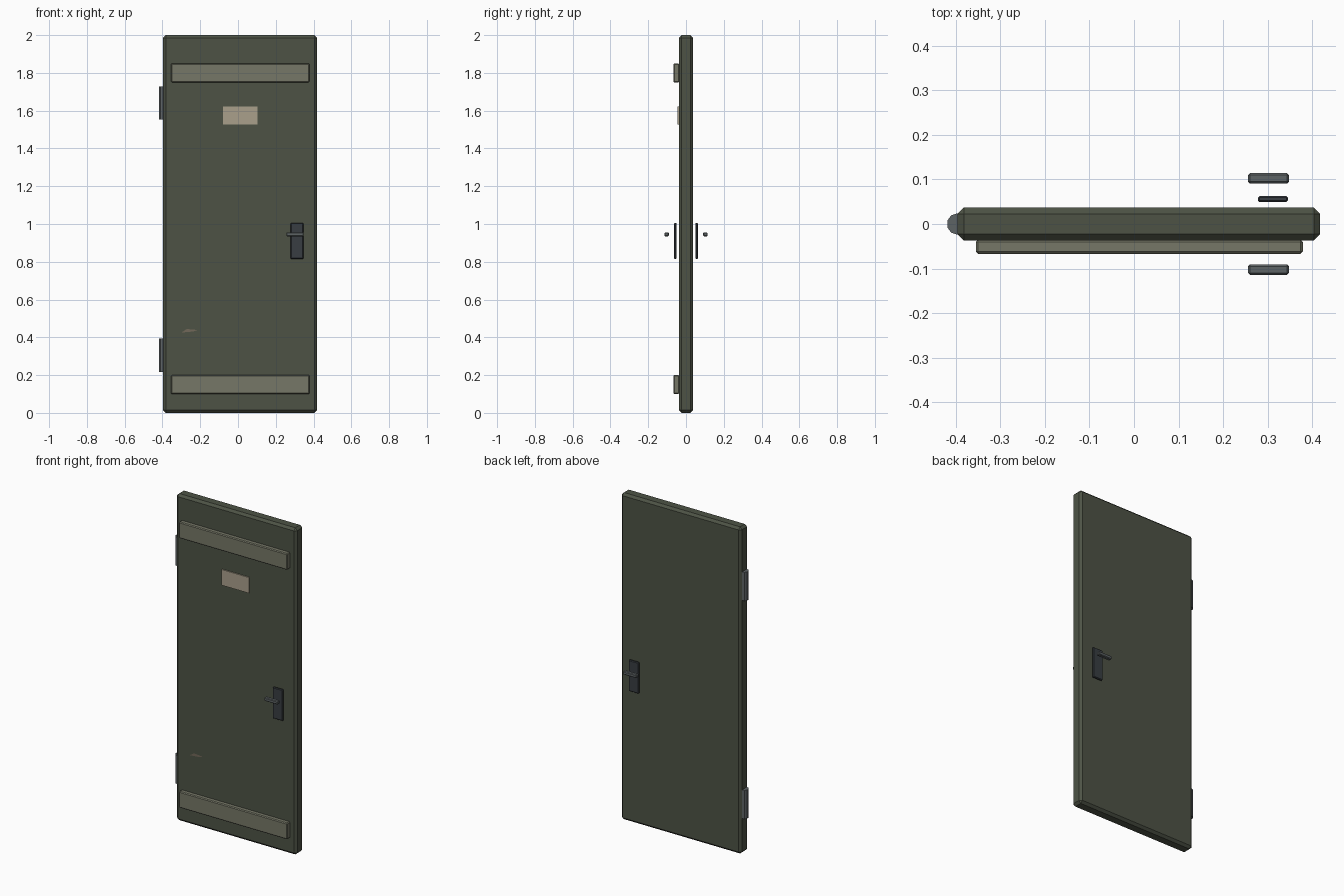
import bpy, bmesh
from mathutils import Vector

if "Cube" in bpy.data.objects:
    bpy.data.objects.remove(bpy.data.objects["Cube"])


def material(name, rgb):
    m = bpy.data.materials.new(name)
    m.diffuse_color = (*rgb, 1)
    m.use_nodes = True
    m.node_tree.nodes["Principled BSDF"].inputs["Base Color"].default_value = m.diffuse_color
    return m


GREEN = material("door_green", (0.075, 0.086, 0.06))
OLIVE = material("strip_olive", (0.18, 0.185, 0.135))
TAN = material("label_tan", (0.40, 0.35, 0.26))
SCUFF = material("scuff_brown", (0.17, 0.14, 0.10))
DARK = material("dark_steel", (0.04, 0.047, 0.055))
STEEL = material("steel", (0.11, 0.125, 0.13))


def finish(name, bm, mat):
    me = bpy.data.meshes.new(name)
    bm.to_mesh(me)
    bm.free()
    me.materials.append(mat)
    ob = bpy.data.objects.new(name, me)
    bpy.context.collection.objects.link(ob)
    return ob


def box(name, lo, hi, mat, chamfer=0.0):
    """Box between two corners with flat chamfered edges."""
    lo, hi = Vector(lo), Vector(hi)
    bm = bmesh.new()
    bmesh.ops.create_cube(bm, size=1)
    bmesh.ops.scale(bm, vec=hi - lo, verts=bm.verts)
    bmesh.ops.translate(bm, vec=(lo + hi) / 2, verts=bm.verts)
    if chamfer:
        bmesh.ops.bevel(bm, geom=bm.edges[:], offset=chamfer, segments=1,
                        affect='EDGES', profile=0.5)
    return finish(name, bm, mat)


# Door leaf
box("door_leaf", (-0.396, -0.037, 0.0), (0.418, 0.037, 2.0), GREEN, 0.014)

# Reinforcing strips on the front
for name, z in (("lower_strip", 0.10), ("upper_strip", 1.75)):
    box(name, (-0.355, -0.067, z), (0.379, -0.035, z + 0.10), OLIVE, 0.005)

# Blank label plate
box("label_plate", (-0.08, -0.044, 1.527), (0.104, -0.036, 1.623), TAN)

# Paint scuff near the bottom hinge
bm = bmesh.new()
bm.faces.new([bm.verts.new((x, -0.0385, z)) for x, z in
              ((-0.30, 0.425), (-0.235, 0.431), (-0.213, 0.439), (-0.272, 0.444))])
finish("paint_scuff", bm, SCUFF)

# Handle plates and levers on both faces
for side, s in (("front", -1), ("back", 1)):
    y0, y1 = sorted((s * 0.049, s * 0.063))
    box(side + "_handle_plate", (0.278, y0, 0.815), (0.346, y1, 1.006), DARK, 0.004)
    y0, y1 = sorted((s * 0.091, s * 0.114))
    box(side + "_lever", (0.256, y0, 0.935), (0.348, y1, 0.956), STEEL, 0.004)

# Ten-sided hinge barrels
for name, z in (("lower_hinge", 0.305), ("upper_hinge", 1.64)):
    bpy.ops.mesh.primitive_cylinder_add(vertices=10, radius=0.024, depth=0.175,
                                        location=(-0.3965, 0, z))
    ob = bpy.context.object
    ob.name = name
    ob.data.materials.append(STEEL)
